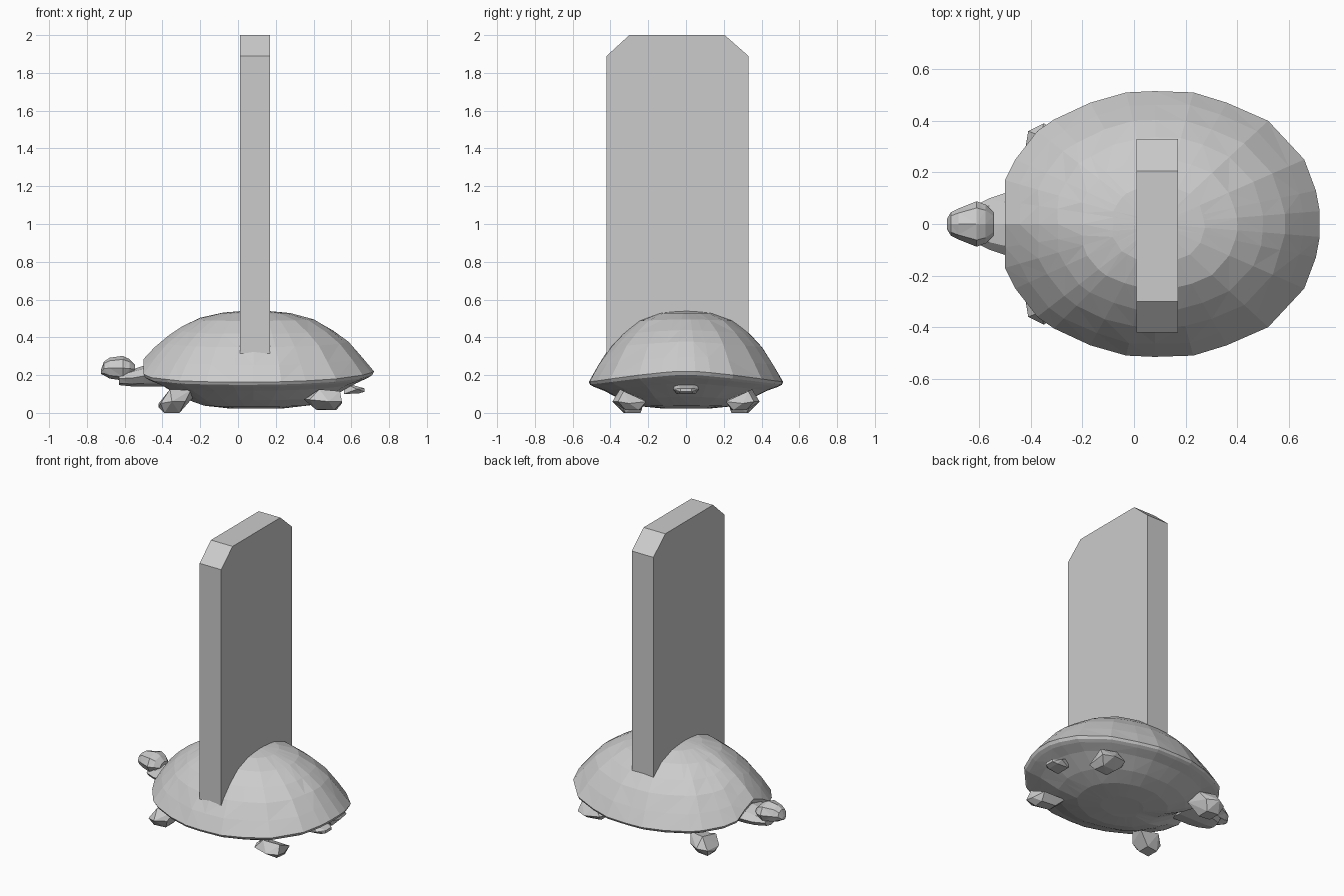
import bpy, bmesh, math, random

if "Cube" in bpy.data.objects:
    bpy.data.objects.remove(bpy.data.objects["Cube"])

random.seed(4)


def finish(bm, name, triangulate=True):
    bmesh.ops.recalc_face_normals(bm, faces=bm.faces[:])
    if triangulate:
        bmesh.ops.triangulate(bm, faces=bm.faces[:])
    mesh = bpy.data.meshes.new(name)
    bm.to_mesh(mesh)
    bm.free()
    obj = bpy.data.objects.new(name, mesh)
    bpy.context.collection.objects.link(obj)
    return obj


def skin(name, rings):
    """Bridge equal-sized rings of points and cap both ends."""
    bm = bmesh.new()
    rows = [[bm.verts.new(p) for p in ring] for ring in rings]
    n = len(rows[0])
    for a, b in zip(rows, rows[1:]):
        for i in range(n):
            j = (i + 1) % n
            bm.faces.new((a[i], a[j], b[j], b[i]))
    bm.faces.new(rows[0][::-1])
    bm.faces.new(rows[-1])
    return finish(bm, name)


def hull(name, points, side=1):
    """Faceted lump around a few points, optionally mirrored in y."""
    bm = bmesh.new()
    for x, y, z in points:
        bm.verts.new((x, y * side, z))
    res = bmesh.ops.convex_hull(bm, input=bm.verts[:])
    junk = {v for v in res["geom_interior"] + res["geom_unused"]
            if isinstance(v, bmesh.types.BMVert)}
    bmesh.ops.delete(bm, geom=list(junk), context='VERTS')
    return finish(bm, name)


def tube(name, sections):
    """Eight-sided loft along x from (x, centre z, half width, half height)."""
    rings = []
    for x, zc, w, h in sections:
        rings.append([(x, w * math.cos(k * math.pi / 4), zc + h * math.sin(k * math.pi / 4))
                      for k in range(8)])
    return skin(name, rings)


# Shell rim: one half of the outline with its height, mirrored in y
half = [(-.50, .09, .25), (-.50, .17, .205), (-.46, .25, .187), (-.375, .36, .177),
        (-.31, .405, .17), (-.17, .47, .165), (-.03, .51, .163), (.08, .515, .163),
        (.23, .51, .165), (.36, .47, .17), (.52, .40, .18), (.66, .25, .20), (.705, .13, .213)]
rim = ([(-.50, 0, .285)] + half + [(.72, .05, .22), (.72, -.05, .22)]
       + [(x, -y, z) for x, y, z in reversed(half)])


def shell_rings(profile, pole_z, jitter):
    rings = []
    for s, h in profile:
        ring = []
        for x, y, z in rim:
            k = s + (random.uniform(-jitter, jitter) if s < .95 else 0)
            ring.append((.09 + (x - .09) * k, y * k, z + (pole_z - z) * h))
        rings.append(ring)
    return rings


# Domed shell and shallow belly share the rim
belly = [(.22, .985), (.46, .90), (.65, .67), (.84, .32), (.95, .17), (.985, .10)]
dome = [(1, 0), (.90, .24), (.78, .49), (.65, .68), (.49, .86), (.29, .965), (.10, 1)]
skin("shell", shell_rings(belly, .02, .008) + shell_rings(dome, .54, .006))

# Neck and head
tube("neck", [(-.36, .19, .12, .05), (-.50, .195, .12, .055), (-.56, .185, .10, .045),
              (-.63, .182, .065, .035)])
tube("head", [(-.725, .217, .02, .012), (-.71, .235, .045, .036), (-.68, .237, .06, .055),
              (-.61, .237, .088, .065), (-.575, .235, .075, .05), (-.545, .23, .045, .025)])

# Stubby legs
front_leg = [(-.39, .25, 0), (-.31, .24, 0), (-.39, .33, 0), (-.31, .32, 0),
             (-.42, .30, .03), (-.41, .36, .05), (-.35, .39, .06), (-.28, .35, .06),
             (-.36, .34, .125), (-.25, .31, .12), (-.24, .22, .08), (-.37, .21, .10),
             (-.42, .25, .05)]
rear_leg = [(.42, .24, .015), (.52, .25, .015), (.41, .31, .02), (.51, .32, .015),
            (.55, .30, .05), (.55, .36, .06), (.48, .39, .06), (.38, .37, .07),
            (.35, .30, .07), (.43, .35, .125), (.54, .33, .115), (.53, .21, .06),
            (.36, .22, .07)]
for side, label in ((1, "left"), (-1, "right")):
    hull("front_leg_" + label, front_leg, side)
    hull("rear_leg_" + label, rear_leg, side)

# Short tail
hull("tail", [(.56, s * .05, z) for s in (1, -1) for z in (.10, .16)]
     + [(.63, s * .07, .125) for s in (1, -1)] + [(.64, s * .04, .103) for s in (1, -1)]
     + [(.67, s * .03, z) for s in (1, -1) for z in (.112, .13)])

# Upright slab with clipped top corners
outline = [(-.42, .22), (.33, .22), (.33, 1.89), (.205, 2), (-.30, 2), (-.42, 1.89)]
bm = bmesh.new()
face = bm.faces.new([bm.verts.new((.01, y, z)) for y, z in outline])
ext = bmesh.ops.extrude_face_region(bm, geom=[face])
bmesh.ops.translate(bm, vec=(.16, 0, 0),
                    verts=[v for v in ext["geom"] if isinstance(v, bmesh.types.BMVert)])
if not face.is_valid or len(bm.faces) < 8:
    bm.faces.new([v for v in face.verts][::-1])
finish(bm, "slab", triangulate=False)
